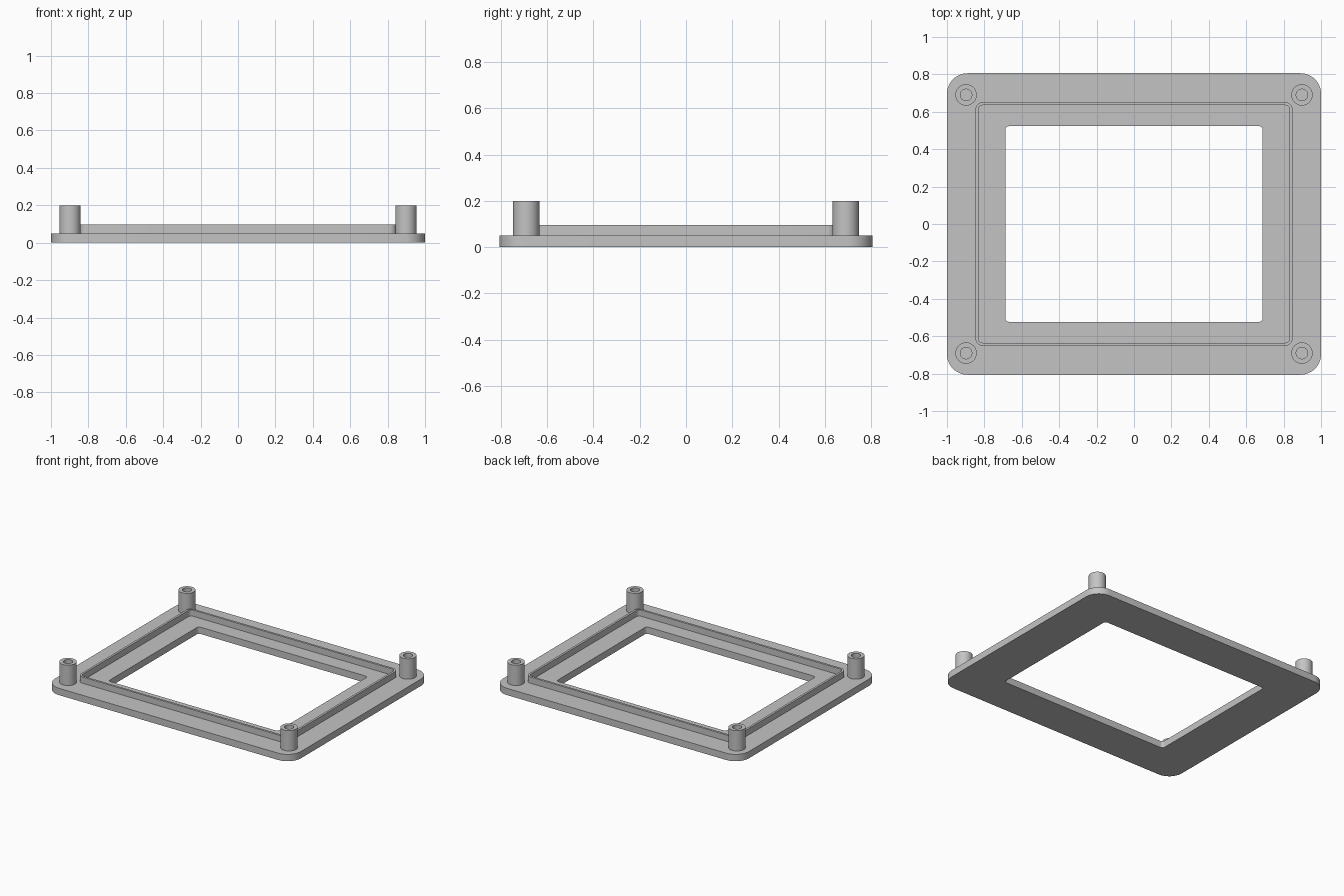
import bpy
import bmesh
from math import cos, sin, pi, radians

cube = bpy.data.objects.get("Cube")
if cube:
    bpy.data.objects.remove(cube, do_unlink=True)

GREY = (0.55, 0.55, 0.55, 1.0)
grey = bpy.data.materials.new("plain grey")
grey.use_nodes = True
grey.diffuse_color = GREY
grey.node_tree.nodes["Principled BSDF"].inputs["Base Color"].default_value = GREY

SEG = 12  # segments per quarter turn


def rounded_outline(hx, hy, r):
    """Rounded rectangle with half sizes hx, hy; a circle when both equal r."""
    pts = []
    for q, (sx, sy) in enumerate([(1, 1), (-1, 1), (-1, -1), (1, -1)]):
        for i in range(SEG + 1):
            a = (q + i / SEG) * pi / 2
            pts.append((sx * (hx - r) + r * cos(a), sy * (hy - r) + r * sin(a)))
    return pts


def frame(name, outer, inner, z0, z1, center=(0, 0)):
    """Closed ring solid between two outlines, from height z0 to z1."""
    bm = bmesh.new()
    loops = [[bm.verts.new((x + center[0], y + center[1], z)) for x, y in outline]
             for outline, z in ((outer, z0), (outer, z1), (inner, z1), (inner, z0))]
    n = len(outer)
    for k in range(4):
        a, b = loops[k], loops[(k + 1) % 4]
        for i in range(n):
            j = (i + 1) % n
            bm.faces.new((a[i], a[j], b[j], b[i]))
    bmesh.ops.remove_doubles(bm, verts=bm.verts, dist=1e-5)
    bmesh.ops.recalc_face_normals(bm, faces=bm.faces)
    mesh = bpy.data.meshes.new(name)
    bm.to_mesh(mesh)
    bm.free()
    mesh.materials.append(grey)
    obj = bpy.data.objects.new(name, mesh)
    bpy.context.collection.objects.link(obj)
    bpy.ops.object.select_all(action="DESELECT")
    obj.select_set(True)
    bpy.context.view_layer.objects.active = obj
    bpy.ops.object.shade_smooth_by_angle(angle=radians(30))
    return obj


PLATE_TOP = 0.05
SINK = 0.01  # raised parts are seated slightly into the plate

# Base plate with the rectangular window
frame("base_plate", rounded_outline(1.0, 0.806, 0.11),
      rounded_outline(0.688, 0.523, 0.02), 0, PLATE_TOP)

# Thin raised lip around the window
frame("raised_lip", rounded_outline(0.848, 0.651, 0.04),
      rounded_outline(0.832, 0.635, 0.024), PLATE_TOP - SINK, 0.096)

# Hollow corner posts
for side, sx in (("left", 1), ("right", -1)):
    for end, sy in (("front", -1), ("back", 1)):
        frame(f"{end}_{side}_post", rounded_outline(0.057, 0.057, 0.057),
              rounded_outline(0.031, 0.031, 0.031), PLATE_TOP - SINK, 0.2,
              (sx * 0.898, sy * 0.69))
